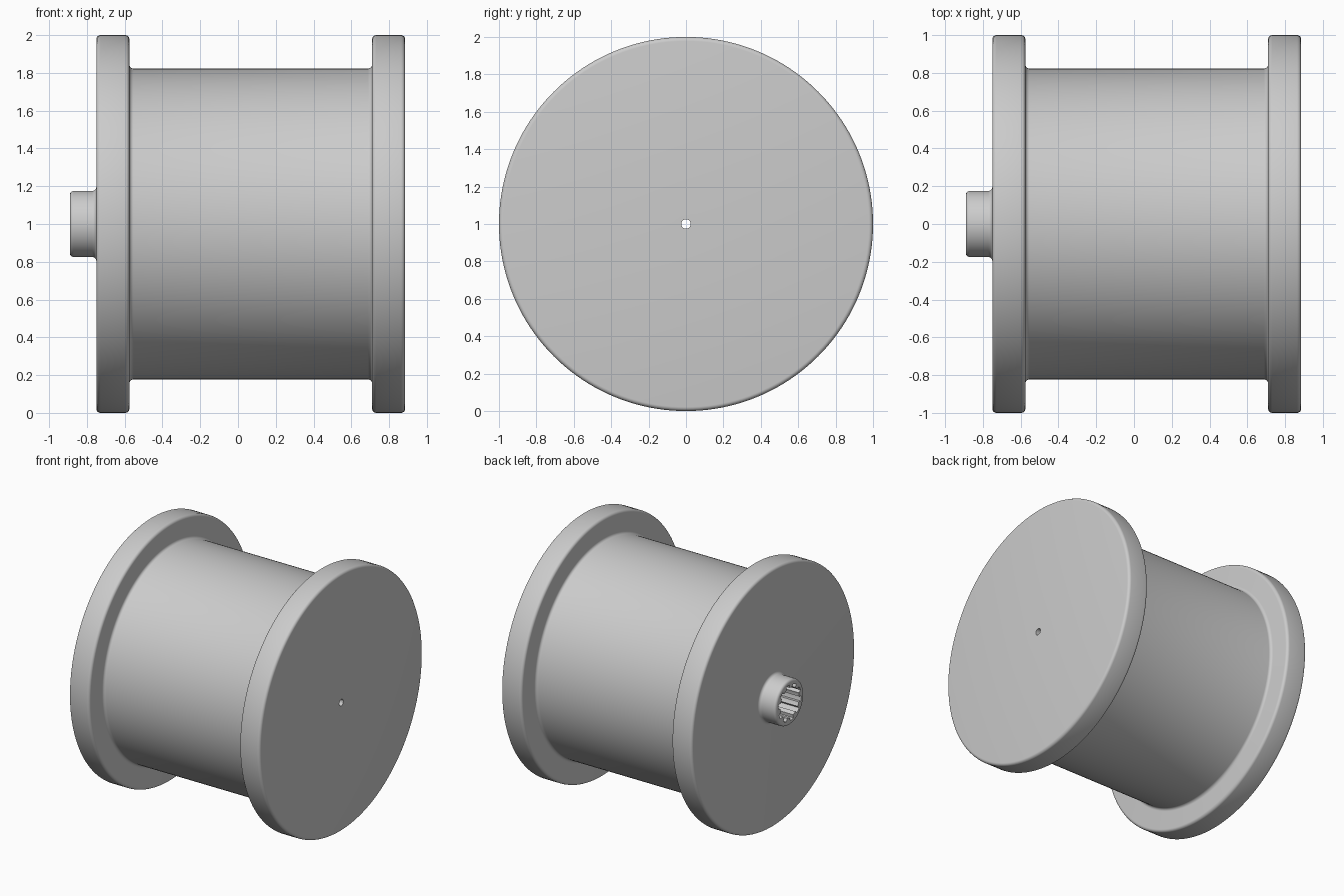
import bpy, bmesh, math

if "Cube" in bpy.data.objects:
    bpy.data.objects.remove(bpy.data.objects["Cube"], do_unlink=True)

STEPS = 160          # segments around the axle
TEETH = 10           # grooves in the socket
R_HOLE = 0.025

grey = bpy.data.materials.new("plain_grey")
grey.use_nodes = True
colour = (0.6, 0.6, 0.6, 1)
grey.diffuse_color = colour
grey.node_tree.nodes["Principled BSDF"].inputs["Base Color"].default_value = colour


def arc(cx, cr, radius, start, end, n=5):
    """Rounded corner in the (x, radius) plane, angles in degrees."""
    pts = []
    for i in range(n + 1):
        a = math.radians(start + (end - start) * i / n)
        pts.append((cx + radius * math.cos(a), cr + radius * math.sin(a), 0))
    return pts


def lathe(name, profile):
    """Spin (x, radius, groove depth) points into a closed ring around x."""
    bm = bmesh.new()
    rings = []
    per_tooth = STEPS // TEETH
    for x, r, groove in profile:
        ring = []
        for i in range(STEPS):
            a = 2 * math.pi * i / STEPS
            rad = r + (groove if i % per_tooth < per_tooth // 2 else 0)
            ring.append(bm.verts.new((x, rad * math.cos(a), 1 + rad * math.sin(a))))
        rings.append(ring)
    for j, ring in enumerate(rings):
        nxt = rings[(j + 1) % len(rings)]
        for i in range(STEPS):
            k = (i + 1) % STEPS
            bm.faces.new((ring[i], ring[k], nxt[k], nxt[i]))
    bmesh.ops.recalc_face_normals(bm, faces=bm.faces)
    mesh = bpy.data.meshes.new(name)
    bm.to_mesh(mesh)
    bm.free()
    mesh.materials.append(grey)
    obj = bpy.data.objects.new(name, mesh)
    bpy.context.collection.objects.link(obj)
    bpy.ops.object.select_all(action="DESELECT")
    obj.select_set(True)
    bpy.context.view_layer.objects.active = obj
    bpy.ops.object.shade_smooth_by_angle(angle=math.radians(35))


# Outline from the socket hub, over both flanges and the drum, to the axle hole
f = 0.022
profile = [(-0.89, 0.15, 0)]
profile += arc(-0.87, 0.155, 0.02, 180, 90)          # hub rim
profile += arc(-0.75 - f, 0.175 + f, f, 270, 360)    # hub fillet
profile += arc(-0.75 + f, 1 - f, f, 180, 90)         # hub-side flange
profile += arc(-0.575 - f, 1 - f, f, 90, 0)
profile += arc(-0.575 + f, 0.823 + f, f, 180, 270)   # drum fillets
profile += arc(0.71 - f, 0.823 + f, f, 270, 360)
profile += arc(0.71 + f, 1 - f, f, 180, 90)          # far flange
profile += arc(0.885 - f, 1 - f, f, 90, 0)
profile += [(0.885, R_HOLE, 0), (-0.55, R_HOLE, 0)]  # axle hole
profile += [(-0.55, 0.115, 0.025), (-0.89, 0.115, 0.025)]  # grooved socket

lathe("spool", profile)
